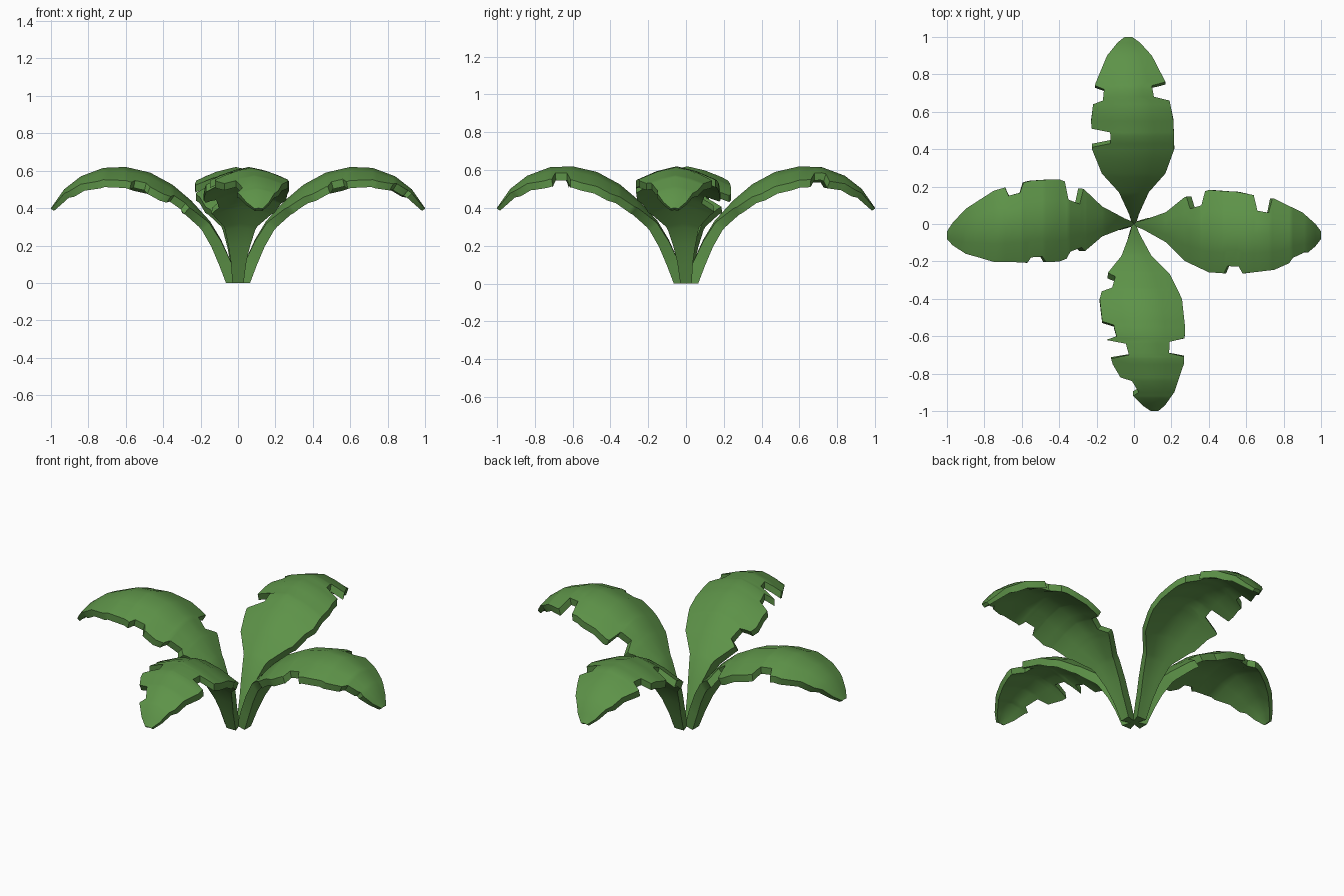
import bpy, bmesh, math
from mathutils import Matrix, Vector

cube = bpy.data.objects.get("Cube")
if cube:
    bpy.data.objects.remove(cube)

green = bpy.data.materials.new("leaf green")
green.use_nodes = True
colour = (0.11, 0.29, 0.065, 1.0)
green.diffuse_color = colour
shader = green.node_tree.nodes["Principled BSDF"]
shader.inputs["Base Color"].default_value = colour
shader.inputs["Roughness"].default_value = 0.8

# Shared profiles in hundredths: distance out against height, and half width
MIDRIB = [(0, 0), (4, 12), (9, 23), (15, 33), (25, 44), (35, 52.5), (47, 59),
          (60, 62), (72, 61.5), (84, 57), (93, 50), (100, 40)]
HALF_WIDTH = [(0, 1), (5, 2.5), (17, 8), (27, 17), (40, 22), (55, 22), (75, 19),
              (90, 12), (97, 6), (100, 2)]


def sample(line, r):
    """Linear interpolation along a list of points."""
    for (r0, v0), (r1, v1) in zip(line, line[1:]):
        if r <= r1:
            return v0 + (v1 - v0) * (r - r0) / (r1 - r0)
    return line[-1][1]


def bite_depth(bites, r):
    """Flat-bottomed notches torn into a leaf edge."""
    return sum(depth * min(1, max(0, (5 - abs(r - at)) / 2)) for at, depth in bites)


def leaf_rows(sway, tip, left_bites, right_bites):
    """Closed cross-sections, top then underside, from base to tip."""
    stations = {r for r, v in MIDRIB + HALF_WIDTH}
    for at, depth in left_bites + right_bites:
        stations.update((at - 5, at - 3, at + 3, at + 5))
    for r in sorted(stations):
        centre = sway * math.sin(math.pi * r / 100) + tip * (r / 100) ** 2
        half = sample(HALF_WIDTH, r)
        left = half - bite_depth(left_bites, r)
        right = half - bite_depth(right_bites, r)
        # Midrib direction gives the thickness direction
        a, b = max(r - 3, 0), min(r + 3, 100)
        along = Vector((b - a, 0, sample(MIDRIB, b) - sample(MIDRIB, a))).normalized()
        down = Vector((along.z, 0, -along.x))
        stem = max(0, 1 - r / 30)
        thickness = (4 + 2.8 * stem) * min(1, 0.5 + (100 - r) / 20)
        top, under = [], []
        for d in (-right, -right / 2, 0, left / 2, left):
            droop = 0.15 * abs(d) + 0.009 * d * d
            point = Vector((r, centre + d, max(0, sample(MIDRIB, r) - droop)))
            low = point + down * thickness
            low.y += 2 * stem * d / half  # the stalk is wider below
            low.z = max(low.z, 0)
            top.append(point / 100)
            under.append(low / 100)
        yield top + under[::-1]


def make_leaf(name, turn, sway, tip, left_bites, right_bites):
    bm = bmesh.new()
    rings = [[bm.verts.new(p) for p in row]
             for row in leaf_rows(sway, tip, left_bites, right_bites)]
    for ring, following in zip(rings, rings[1:]):
        for i in range(len(ring)):
            j = (i + 1) % len(ring)
            bm.faces.new((ring[i], ring[j], following[j], following[i]))
    bm.faces.new(rings[0])
    bm.faces.new(rings[-1])
    bmesh.ops.remove_doubles(bm, verts=bm.verts, dist=0.0005)
    bmesh.ops.recalc_face_normals(bm, faces=bm.faces)
    bm.transform(Matrix.Rotation(math.radians(turn), 4, "Z"))
    mesh = bpy.data.meshes.new(name)
    bm.to_mesh(mesh)
    bm.free()
    mesh.materials.append(green)
    leaf = bpy.data.objects.new(name, mesh)
    bpy.context.collection.objects.link(leaf)
    return leaf


# Four leaves, each with its own bend and torn edges (distance out, depth)
leaves = [
    make_leaf("left_leaf", 0, sway=-3, tip=-6,
              left_bites=[(33, 7), (69, 8)], right_bites=[(53, 4), (88, 2)]),
    make_leaf("back_leaf", 90, sway=0, tip=3,
              left_bites=[(46, 10), (69, 5)], right_bites=[(71, 8)]),
    make_leaf("right_leaf", 180, sway=-3, tip=6,
              left_bites=[(31, 3), (52, 3)], right_bites=[(32, 9), (64, 5)]),
    make_leaf("front_leaf", -90, sway=2, tip=11,
              left_bites=[(66, 8)],
              right_bites=[(31, 5), (57, 6), (67, 10), (87, 5)]),
]

# Soft blades with crisp rims
bpy.ops.object.select_all(action="DESELECT")
for leaf in leaves:
    leaf.select_set(True)
bpy.context.view_layer.objects.active = leaves[0]
bpy.ops.object.shade_smooth_by_angle(angle=math.radians(35))
